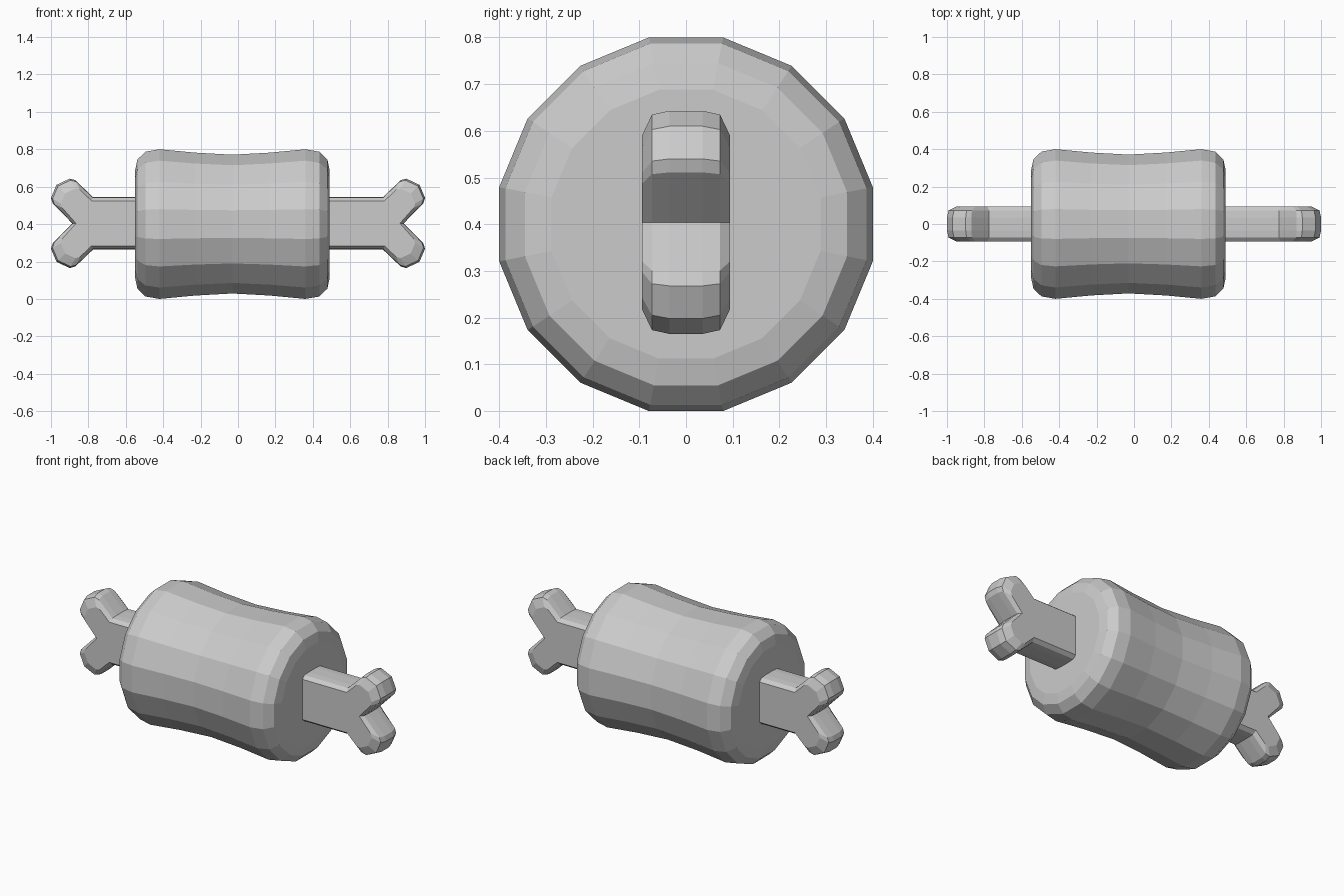
import bpy, bmesh, math

if "Cube" in bpy.data.objects:
    bpy.data.objects.remove(bpy.data.objects["Cube"])


def loft(name, rings, cyclic_caps=True):
    """Bridge equal-length rings with quads and cap both ends."""
    bm = bmesh.new()
    loops = [[bm.verts.new(p) for p in ring] for ring in rings]
    n = len(rings[0])
    for a, b in zip(loops, loops[1:]):
        for i in range(n):
            j = (i + 1) % n
            bm.faces.new((a[i], a[j], b[j], b[i]))
    bm.faces.new(loops[0])
    bm.faces.new(loops[-1])
    bmesh.ops.recalc_face_normals(bm, faces=bm.faces)
    me = bpy.data.meshes.new(name)
    bm.to_mesh(me)
    bm.free()
    ob = bpy.data.objects.new(name, me)
    bpy.context.collection.objects.link(ob)
    return ob


# Meat: 16-sided waisted barrel along x; profile is (distance from middle, apothem)
half = [(0.52, 0.288), (0.508, 0.345), (0.465, 0.387), (0.39, 0.4), (0.2, 0.382)]
profile = [(-x, r) for x, r in half] + [(0, 0.371)] + [(x, r) for x, r in reversed(half)]
SIDES = 16
rings = []
for x, r in profile:
    R = r / math.cos(math.pi / SIDES)
    angles = [(i + 0.5) * 2 * math.pi / SIDES for i in range(SIDES)]
    rings.append([(x - 0.03, R * math.cos(a), 0.4 + R * math.sin(a)) for a in angles])
loft("meat", rings)


# Bone: forked outline in xz, layered through y with rounded tips and bevelled sides
BONE_Z = 0.404
TIP = [(0.87, 0.231), (0.90, 0.239), (0.97, 0.206), (1.0, 0.136), (0.991, 0.107)]


def bone_outline(y, tip_scale, inset):
    cx = 0.76
    q = [(0.775 + inset * 0.4, 0.14 - inset)]
    q += [(cx + (x - cx) * tip_scale, z * tip_scale) for x, z in TIP]
    crotch = 0.886 - inset
    pts = q + [(crotch, 0)] + [(x, -z) for x, z in reversed(q)]
    pts += [(-x, -z) for x, z in q] + [(-crotch, 0)] + [(-x, z) for x, z in reversed(q)]
    return [(x, y, BONE_Z + z) for x, z in pts]


layers = [(0.035, 1.0, 0.0), (0.073, 0.965, 0.003), (0.094, 0.78, 0.02)]
rings = [bone_outline(-y, s, i) for y, s, i in reversed(layers)]
rings += [bone_outline(y, s, i) for y, s, i in layers]
loft("bone", rings)
